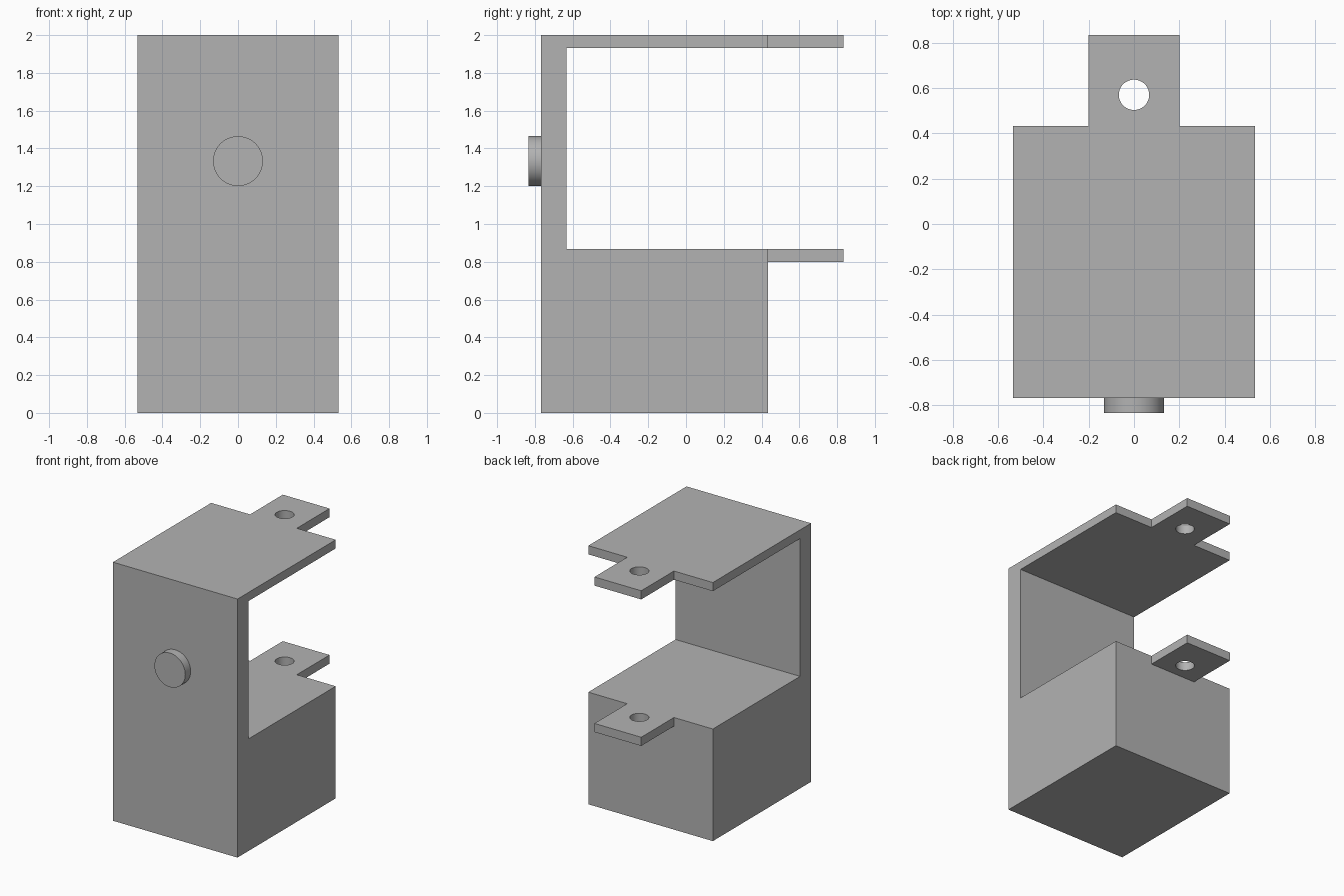
import bpy
import bmesh
import math
from mathutils import Matrix, Vector

cube = bpy.data.objects.get("Cube")
if cube:
    bpy.data.objects.remove(cube, do_unlink=True)

# Key sizes
HALF_W, TAB_HALF = 0.533, 0.2
FRONT, BACK, TAB_END = -0.767, 0.433, 0.833
WALL_BACK = -0.633
SEAT, TOP, PLATE = 0.867, 2.0, 0.067
KNOB_R, KNOB_Z, HOLE_R, HOLE_Y = 0.132, 1.333, 0.067, 0.57

grey = bpy.data.materials.new("plain_grey")
grey.use_nodes = True
colour = (0.45, 0.45, 0.45, 1)
grey.diffuse_color = colour
grey.node_tree.nodes["Principled BSDF"].inputs["Base Color"].default_value = colour


def make_object(name, bm):
    bmesh.ops.recalc_face_normals(bm, faces=bm.faces)
    mesh = bpy.data.meshes.new(name)
    bm.to_mesh(mesh)
    bm.free()
    mesh.materials.append(grey)
    obj = bpy.data.objects.new(name, mesh)
    bpy.context.collection.objects.link(obj)
    return obj


def box(name, low, high):
    low, high = Vector(low), Vector(high)
    bm = bmesh.new()
    bmesh.ops.create_cube(bm, size=1, matrix=Matrix.Translation((low + high) / 2)
                          @ Matrix.Diagonal((*(high - low), 1)))
    return make_object(name, bm)


def cylinder(name, radius, depth, centre, tilt=0):
    bm = bmesh.new()
    bmesh.ops.create_cone(bm, cap_ends=True, segments=48, radius1=radius,
                          radius2=radius, depth=depth,
                          matrix=Matrix.Translation(centre) @ Matrix.Rotation(tilt, 4, "X"))
    return make_object(name, bm)


def activate(obj):
    bpy.ops.object.select_all(action="DESELECT")
    obj.select_set(True)
    bpy.context.view_layer.objects.active = obj


def cut(obj, cutter):
    mod = obj.modifiers.new("cut", "BOOLEAN")
    mod.operation, mod.solver, mod.object = "DIFFERENCE", "EXACT", cutter
    activate(obj)
    bpy.ops.object.modifier_apply(modifier=mod.name)
    bpy.data.objects.remove(cutter, do_unlink=True)


# Bracket body: side profile of block, wall and both plates, extruded across
profile = [(FRONT, 0), (BACK, 0), (BACK, SEAT - PLATE), (TAB_END, SEAT - PLATE),
           (TAB_END, SEAT), (WALL_BACK, SEAT), (WALL_BACK, TOP - PLATE),
           (TAB_END, TOP - PLATE), (TAB_END, TOP), (FRONT, TOP)]
bm = bmesh.new()
face = bm.faces.new([bm.verts.new((-HALF_W, y, z)) for y, z in profile])
side = bmesh.ops.extrude_face_region(bm, geom=[face])["geom"]
bmesh.ops.translate(bm, vec=(2 * HALF_W, 0, 0),
                    verts=[v for v in side if isinstance(v, bmesh.types.BMVert)])
body = make_object("bracket_body", bm)

# Trim the plates beside the tabs, then bore the pin holes
for s in (-1, 1):
    xs = sorted((s * TAB_HALF, s * 0.7))
    cut(body, box("tab_trim", (xs[0], BACK, -0.1), (xs[1], 1, 2.1)))
cut(body, cylinder("pin_hole", HOLE_R, 3, (0, HOLE_Y, 1.2)))

# Round front knob, seated slightly into the wall
knob_front, knob_back = -TAB_END, FRONT + 0.02
knob = cylinder("front_knob", KNOB_R, knob_back - knob_front,
                (0, (knob_front + knob_back) / 2, KNOB_Z), math.pi / 2)

for obj in (body, knob):
    activate(obj)
    bpy.ops.object.shade_smooth_by_angle(angle=math.radians(30))
